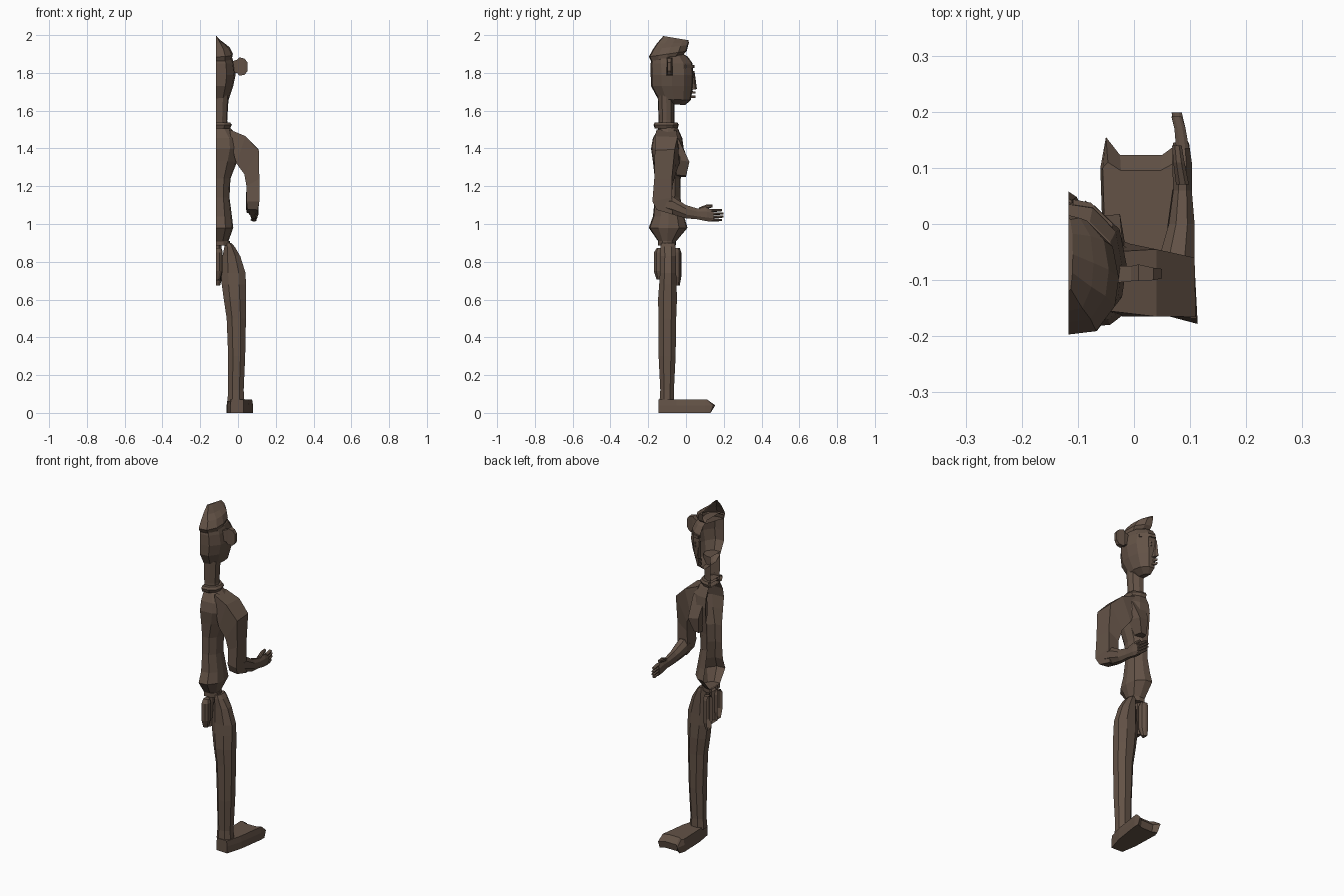
import bpy, bmesh, math
from mathutils import Vector

CUT = -0.117  # the figure is one half, open along this plane
wood = bpy.data.materials.new("dark_wood")
wood.diffuse_color = (0.125, 0.085, 0.062, 1)


def loft(name, rings, closed=True, cap0=True, cap1=True):
    """Skin a list of equal-length point rings with flat faces."""
    bm = bmesh.new()
    vs = [[bm.verts.new(p) for p in r] for r in rings]
    n = len(rings[0])
    for a, b in zip(vs, vs[1:]):
        for i in range(n if closed else n - 1):
            j = (i + 1) % n
            bm.faces.new((a[i], a[j], b[j], b[i]))
    if cap0:
        bm.faces.new(vs[0][::-1])
    if cap1:
        bm.faces.new(vs[-1])
    bmesh.ops.recalc_face_normals(bm, faces=bm.faces)
    me = bpy.data.meshes.new(name)
    bm.to_mesh(me)
    bm.free()
    me.materials.append(wood)
    ob = bpy.data.objects.new(name, me)
    bpy.context.collection.objects.link(ob)
    return ob


def half(z, back, front, width, tilt=0.0):
    """Half outline from the back centre round the side to the front centre."""
    d = front - back
    prof = [(0, 0), (.55, .03), (.92, .25), (1, .5), (.88, .78), (.45, .97), (0, 1)]
    return [(CUT + width * u, back + d * v, z + tilt * v) for u, v in prof]


def oct_ring(z, x0, x1, y0, y1, k=.28):
    """Horizontal chamfered rectangle."""
    a, b = (x1 - x0) * k, (y1 - y0) * k
    return [(x0 + a, y0, z), (x1 - a, y0, z), (x1, y0 + b, z), (x1, y1 - b, z),
            (x1 - a, y1, z), (x0 + a, y1, z), (x0, y1 - b, z), (x0, y0 + b, z)]


def front_ring(y, x0, x1, z0, z1, k=.28):
    """Upright chamfered rectangle facing the front."""
    return [(x, y, z) for x, z, _ in [(p[0], p[1], 0) for p in oct_ring(0, x0, x1, z0, z1, k)]]


def halves(name, rows, **kw):
    return loft(name, [half(*r) for r in rows], closed=False, **kw)


# Torso, from belt line to shoulders
halves("torso", [
    (.905, -.145, -.055, .065), (.98, -.197, .008, .092), (1.04, -.175, -.01, .085),
    (1.14, -.165, -.03, .072), (1.24, -.165, -.028, .077), (1.33, -.175, -.018, .112),
    (1.40, -.185, -.012, .135), (1.455, -.175, -.02, .128), (1.50, -.15, -.04, .085),
    (1.525, -.135, -.055, .06)], cap0=True, cap1=True)
# Pointed chest
loft("chest", [[(CUT + .015, -.05, 1.45), (-.02, -.06, 1.45), (-.02, -.04, 1.45), (CUT + .015, -.03, 1.45)],
               [(CUT + .012, -.05, 1.35), (-.012, -.06, 1.34), (-.025, .018, 1.33), (CUT + .03, .01, 1.34)],
               [(CUT + .03, -.05, 1.25), (-.045, -.05, 1.26), (-.05, 0, 1.255), (CUT + .035, 0, 1.25)]])
# Belt and lower tie
halves("belt", [(.885, -.147, -.053, .075), (.91, -.147, -.053, .075)])

# Neck and neck ring
halves("neck", [(1.50, -.148, -.06, .065), (1.55, -.145, -.062, .06), (1.68, -.15, -.06, .068)])
halves("neck_ring", [(1.505, -.165, -.045, .075), (1.525, -.172, -.038, .085), (1.538, -.165, -.045, .075)])

# Head
halves("head", [
    (1.635, -.11, -.005, .03, -.005), (1.665, -.15, .025, .068, -.01), (1.73, -.185, .038, .092),
    (1.79, -.187, .04, .104), (1.85, -.187, .035, .096), (1.885, -.18, .01, .085),
    (1.91, -.14, -.03, .05)])

# Face details
loft("nose", [[(CUT, .03, 1.81), (CUT + .008, .03, 1.81), (CUT + .006, .042, 1.81), (CUT, .045, 1.81)],
              [(CUT, .03, 1.71), (CUT + .024, .03, 1.71), (CUT + .015, .048, 1.712), (CUT, .058, 1.715)]])
for nm, z in (("upper_lip", 1.69), ("lower_lip", 1.668)):
    loft(nm, [[(CUT, .02, z), (CUT + .028, .01, z), (CUT, .05, z)],
              [(CUT, .02, z + .014), (CUT + .028, .01, z + .01), (CUT, .05, z + .012)]])
loft("brow", [[(CUT + .008, .02, z), (CUT + .075, -.02, z), (CUT + .08, .0, z), (CUT + .04, .038, z),
               (CUT + .008, .044, z)] for z in (1.825, 1.842)])
for nm, z in (("upper_lid", 1.79), ("lower_lid", 1.772)):
    loft(nm, [[(CUT + .022, .02, h), (CUT + .07, -.01, h), (CUT + .074, .006, h),
               (CUT + .03, .042, h)] for h in (z, z + .008)])

# Flaring ear
loft("ear", [[(x, y0, z0), (x, y1, z0), (x, y1, z1), (x, y0, z1)] for x, y0, y1, z0, z1 in (
    (-.035, -.105, -.075, 1.80, 1.86), (-.005, -.102, -.075, 1.80, 1.87), (.008, -.102, -.072, 1.785, 1.882),
    (.035, -.1, -.078, 1.79, 1.875), (.05, -.097, -.08, 1.81, 1.855))])

# Cap with a ridge rising to the centre
halves("cap", [
    (1.862, -.185, -.02, .085, .03), (1.885, -.197, .004, .09, .03), (1.925, -.175, .012, .072, .022),
    (1.955, -.155, .016, .045, .005), (1.995, -.12, .012, .008, -.022)])

# Shoulder and upper arm as upright rings that move outwards
loft("upper_arm", [
    [(-.045, -.155, 1.50), (-.045, -.05, 1.495), (-.02, -.03, 1.36), (-.02, -.165, 1.36)],
    [(.04, -.165, 1.465), (.04, -.045, 1.46), (-.008, -.035, 1.32), (-.008, -.165, 1.32)],
    [(.11, -.165, 1.39), (.108, -.06, 1.395), (.033, -.055, 1.265), (.033, -.162, 1.265)],
    [(.113, -.168, 1.24), (.108, -.075, 1.24), (.045, -.072, 1.20), (.045, -.155, 1.20)],
    [(.113, -.178, 1.12), (.107, -.075, 1.14), (.042, -.075, 1.13), (.045, -.16, 1.12)],
    [(.104, -.155, 1.075), (.104, -.07, 1.05), (.045, -.07, 1.06), (.05, -.15, 1.078)]])
# Forearm and palm
loft("forearm", [front_ring(*r) for r in (
    (-.13, .045, .108, 1.075, 1.14), (-.07, .042, .108, 1.05, 1.145), (.0, .062, .108, 1.03, 1.10),
    (.06, .07, .103, 1.025, 1.082), (.11, .068, .103, 1.015, 1.085), (.145, .07, .098, 1.012, 1.075))])
# Fingers and thumb
for i in range(4):
    z = 1.013 + .017 * i
    e = .19 + .01 * math.sin(i)
    loft("finger", [front_ring(.135, .075, .098, z, z + .015), front_ring(.17, .072, .092, z + .001, z + .015),
                    front_ring(e, .067, .085, z + .004, z + .014)])
loft("thumb", [front_ring(.07, .075, .098, 1.07, 1.088), front_ring(.11, .07, .09, 1.08, 1.103),
               front_ring(.14, .068, .085, 1.088, 1.103)])

# Leg, with the inner thigh sloping away from the centre
loft("leg", [oct_ring(*r) for r in (
    (.06, -.056, .034, -.14, -.062), (.12, -.052, .03, -.136, -.064), (.30, -.052, .038, -.145, -.055),
    (.50, -.06, .042, -.145, -.052), (.60, -.075, .042, -.148, -.048), (.68, -.086, .042, -.142, -.05),
    (.74, -.088, .04, -.138, -.052), (.83, -.082, .012, -.135, -.054), (.88, -.072, -.018, -.135, -.056),
    (.9, -.066, -.035, -.13, -.06))])

# Foot, with two raised corner points at the toes
foot = [(-.04, -.142), (.03, -.145), (.058, -.05), (.08, .10), (.08, .13), (.05, .115),
        (-.025, .115), (-.05, .13), (-.06, .10), (-.055, -.05)]
tips = {4: .145, 7: .155}
loft("foot", [[(x, y, 0) for x, y in foot],
              [(x, tips.get(i, y + (.008 if i in (5, 6) else 0)), .04) for i, (x, y) in enumerate(foot)],
              [(x * .93, y - (.02 if i in (4, 5, 6, 7) else 0), .072) for i, (x, y) in enumerate(foot)]])

# Hanging cloths at the back and front, and the strip between them
for nm, y0, y1, low in (("back_cloth", -.17, -.118, .71), ("front_cloth", -.078, -.025, .68)):
    halves(nm, [(low - .005, y0 + .015, y1 - .008, .022), (low + .04, y0, y1, .036),
                (.85, y0, y1, .036), (.872, y0 + .015, y1 - .008, .03)])
halves("cloth_strip", [(.70, -.125, -.07, .026), (.9, -.125, -.07, .03)])
